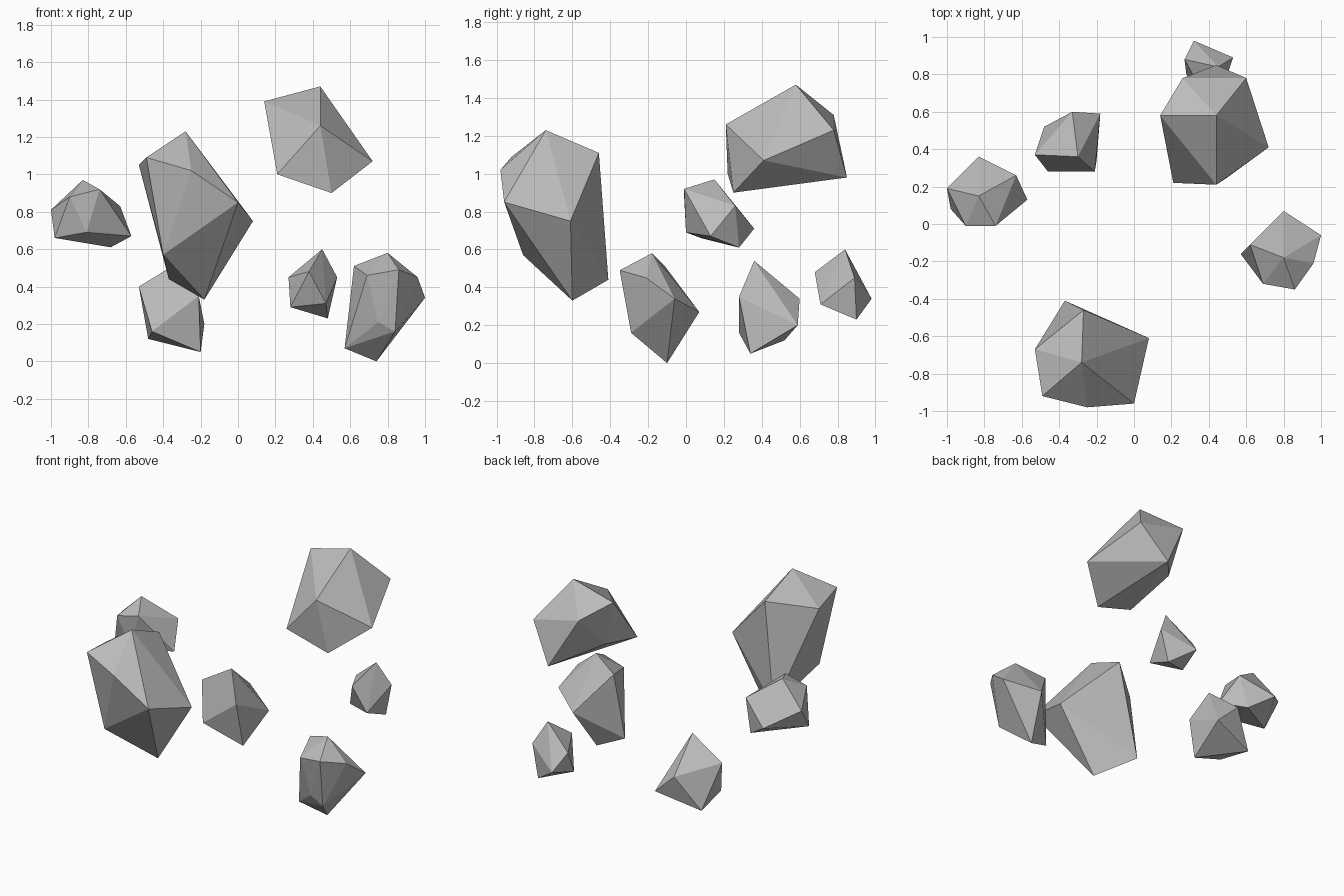
import bpy
import bmesh
from mathutils import Vector

default_cube = bpy.data.objects.get("Cube")
if default_cube:
    bpy.data.objects.remove(default_cube, do_unlink=True)

# One plain stone colour shared by every rock
stone = bpy.data.materials.new("grey_stone")
stone.use_nodes = True
colour = (.5, .5, .5, 1)
stone.diffuse_color = colour
stone.node_tree.nodes["Principled BSDF"].inputs["Base Color"].default_value = colour


def faceted_rock(name, *corners):
    """Wrap a convex, flat-shaded shell around the rock's corner points."""
    bm = bmesh.new()
    for corner in corners:
        bm.verts.new(Vector(corner))
    hull = bmesh.ops.convex_hull(bm, input=bm.verts[:])
    unused = {v for v in hull["geom_interior"] + hull["geom_unused"]
              if isinstance(v, bmesh.types.BMVert) and v.is_valid}
    bmesh.ops.delete(bm, geom=list(unused), context='VERTS')
    bmesh.ops.recalc_face_normals(bm, faces=bm.faces[:])
    mesh = bpy.data.meshes.new(name)
    bm.to_mesh(mesh)
    bm.free()
    mesh.materials.append(stone)
    rock = bpy.data.objects.new(name, mesh)
    bpy.context.collection.objects.link(rock)
    return rock


# Tall rock at the front
faceted_rock(
    "large_front_rock",
    (-.28, -.74, 1.23), (-.49, -.92, 1.09), (-.53, -.67, 1.05),
    (-.25, -.98, 1.02), (-.27, -.46, 1.11), (0, -.96, .85),
    (.08, -.61, .75), (-.4, -.86, .57), (-.37, -.41, .44),
    (-.18, -.6, .33))

# Highest rock at the back
faceted_rock(
    "large_back_rock",
    (.44, .58, 1.47), (.14, .58, 1.39), (.44, .21, 1.26),
    (.72, .41, 1.07), (.5, .25, .9), (.21, .22, 1),
    (.26, .78, 1.31), (.6, .78, 1.23), (.44, .85, .98),
    (.2, .57, 1.09))

# Small rock on the right side
faceted_rock(
    "small_side_rock",
    (-.83, .15, .97), (-.74, -.01, .92), (-.9, -.01, .88),
    (-.63, .26, .83), (-1, .19, .81), (-.98, .08, .66),
    (-.81, 0, .69), (-.57, .13, .67), (-.68, .28, .61),
    (-.83, .36, .71))

# Wedge-shaped rock below the middle
faceted_rock(
    "wedge_rock",
    (-.3, .36, .54), (-.53, .37, .4), (-.21, .28, .35),
    (-.46, .28, .16), (-.18, .59, .2), (-.33, .6, .34),
    (-.2, .34, .05), (-.48, .52, .12))

# Smallest rock at the back
faceted_rock(
    "small_back_rock",
    (.45, .84, .6), (.38, .68, .48), (.47, .71, .31),
    (.48, .9, .23), (.53, .89, .45), (.28, .8, .29),
    (.27, .88, .45), (.32, .98, .34))

# Upright rock on the left side, lowest of the group
faceted_rock(
    "upright_side_rock",
    (.8, -.18, .58), (.86, -.35, .49), (.69, -.32, .46),
    (.62, -.11, .51), (.96, -.21, .45), (1, -.06, .34),
    (.57, -.16, .07), (.74, -.1, 0), (.84, -.29, .16),
    (.75, -.29, .21), (.8, .07, .27))
